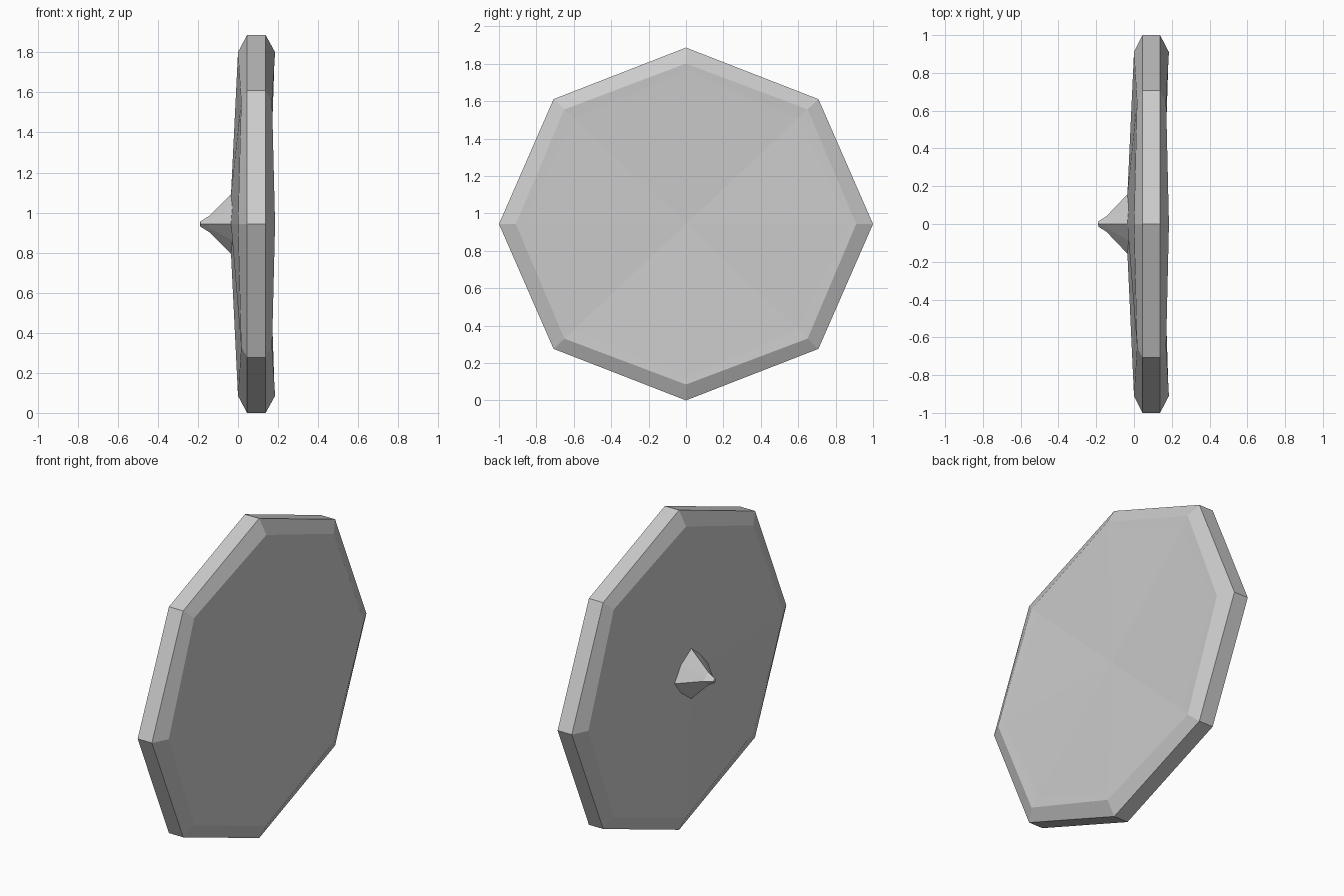
import bpy, bmesh

if "Cube" in bpy.data.objects:
    bpy.data.objects.remove(bpy.data.objects["Cube"])

ZC, ZS = 0.943, 0.943   # centre height and slight vertical squash

def ring(bm, xc, rc, xd, d):
    """Eight points: corners on the axes (xc, rc) alternate with diagonal ones (xd, d)."""
    dirs = [(1, 0), (1, 1), (0, 1), (-1, 1), (-1, 0), (-1, -1), (0, -1), (1, -1)]
    pts = []
    for i, (y, z) in enumerate(dirs):
        x, r = (xd, d) if i % 2 else (xc, rc)
        pts.append(bm.verts.new((x, y * r, ZC + z * r * ZS)))
    return pts

def build(name, rings, start=None, end=None):
    """Skin successive octagonal rings, with optional fan points at both ends."""
    bm = bmesh.new()
    loops = [ring(bm, *r) for r in rings]
    for a, b in zip(loops, loops[1:]):
        for i in range(8):
            j = (i + 1) % 8
            bm.faces.new((a[i], a[j], b[j], b[i]))
    for x, loop in ((start, loops[0]), (end, loops[-1])):
        if x is not None:
            c = bm.verts.new((x, 0, ZC))
            for i in range(8):
                bm.faces.new((c, loop[i], loop[(i + 1) % 8]))
    bmesh.ops.recalc_face_normals(bm, faces=bm.faces)
    mesh = bpy.data.meshes.new(name)
    bm.to_mesh(mesh)
    bm.free()
    obj = bpy.data.objects.new(name, mesh)
    bpy.context.collection.objects.link(obj)
    return obj

# Octagonal plate: domed outer face, bevelled rim, shallow hollow inner face
build("shield_plate", [
    (-0.035, 0.155, -0.028, 0.085),
    (0.0, 0.91, 0.016, 0.65),
    (0.045, 1.0, 0.045, 0.708),
    (0.138, 1.0, 0.138, 0.708),
    (0.185, 0.91, 0.170, 0.65),
    (0.182, 0.87, 0.168, 0.60),
], start=-0.035, end=0.155)

# Pointed central spike with a small blunt tip
build("centre_spike", [
    (-0.035, 0.157, -0.028, 0.087),
    (-0.145, 0.042, -0.145, 0.021),
    (-0.188, 0.014, -0.188, 0.007),
], start=-0.03, end=-0.19)
